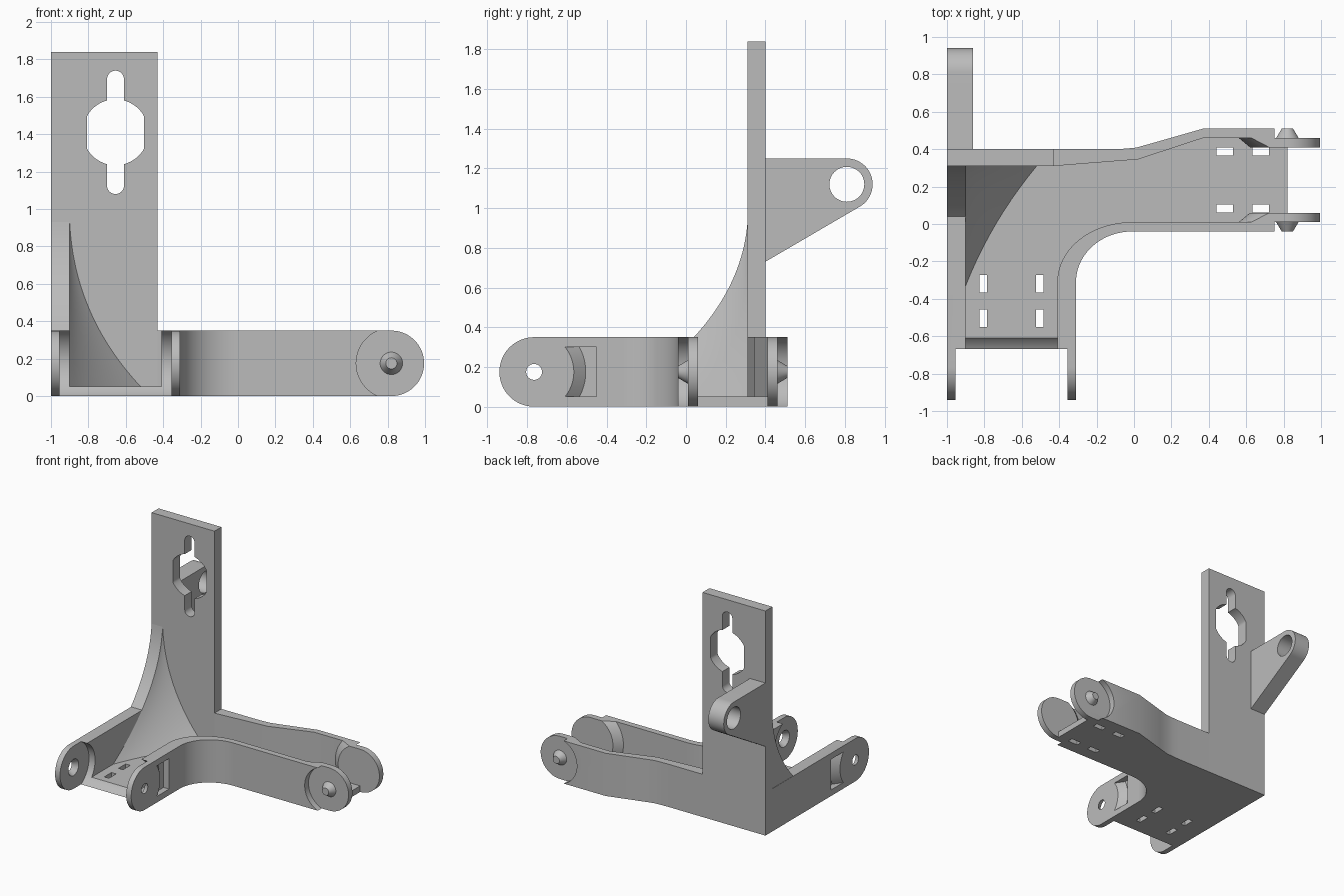
import bpy, bmesh
from math import sin, cos, pi, sqrt, acos, radians
from mathutils import Vector

if "Cube" in bpy.data.objects:
    bpy.data.objects.remove(bpy.data.objects["Cube"], do_unlink=True)

grey = bpy.data.materials.new("plain_grey")
grey.use_nodes = True
grey.diffuse_color = (0.5, 0.5, 0.5, 1)
grey.node_tree.nodes["Principled BSDF"].inputs["Base Color"].default_value = (0.5, 0.5, 0.5, 1)

H = 0.35                  # wall height
MID = H / 2               # pivot height, also tab radius
LEG_X, LEG_Y = -0.655, -0.765   # leg centre line and pivot
ARM_X, ARM_Y = 0.82, 0.235      # arm pivot and centre line


def loft(name, rings):
    """Closed solid through rings of equal point count."""
    bm = bmesh.new()
    vs = [[bm.verts.new(p) for p in ring] for ring in rings]
    n = len(vs[0])
    for a, b in zip(vs, vs[1:]):
        for i in range(n):
            j = (i + 1) % n
            bm.faces.new((a[i], a[j], b[j], b[i]))
    bm.faces.new(vs[0])
    bm.faces.new(vs[-1])
    bmesh.ops.remove_doubles(bm, verts=bm.verts, dist=1e-5)
    bmesh.ops.recalc_face_normals(bm, faces=bm.faces)
    me = bpy.data.meshes.new(name)
    bm.to_mesh(me)
    bm.free()
    me.materials.append(grey)
    ob = bpy.data.objects.new(name, me)
    bpy.context.collection.objects.link(ob)
    return ob


def place(pts, axis, d):
    """Lift 2D points onto the plane at d along an axis."""
    if axis == "x":
        return [(d, a, b) for a, b in pts]
    if axis == "y":
        return [(a, d, b) for a, b in pts]
    return [(a, b, d) for a, b in pts]


def prism(name, pts, axis, lo, hi, pts2=None):
    return loft(name, [place(pts, axis, lo), place(pts2 or pts, axis, hi)])


def arc(cx, cy, rx, a0, a1, n=24, ry=None):
    ry = rx if ry is None else ry
    return [(cx + rx * cos(radians(a0 + (a1 - a0) * i / n)),
             cy + ry * sin(radians(a0 + (a1 - a0) * i / n))) for i in range(n + 1)]


def circle(cx, cy, r, n=48):
    return arc(cx, cy, r, 0, 360, n)[:-1]


def box(x0, x1, y0, y1, z0, z1):
    return prism("cutter", [(x0, y0), (x1, y0), (x1, y1), (x0, y1)], "z", z0, z1)


def cut(ob, *cutters):
    bpy.context.view_layer.objects.active = ob
    for c in cutters:
        c.hide_render = True
        m = ob.modifiers.new("cut", "BOOLEAN")
        m.operation, m.solver, m.object = "DIFFERENCE", "EXACT", c
        bpy.ops.object.modifier_apply(modifier=m.name)
        bpy.data.objects.remove(c, do_unlink=True)
    return ob


def clipped_arc(c, r, half, sign, n=20):
    """Part of a circle within +-half of pivot height, bottom to top."""
    zs = [-half + 2 * half * i / n for i in range(n + 1)]
    return [(c + sign * sqrt(r * r - z * z), MID + z) for z in zs]


def leg_clearance():
    return prism("cutter", circle(LEG_Y, MID, 0.2, 96), "x", LEG_X - 0.3, LEG_X + 0.3)


# Plan lines shared by the floor and the walls
inner_bend = arc(-0.01, -0.31, 0.4, 180, 90, ry=0.32)
outer_bend = arc(-0.01, -0.31, 0.3, 180, 90, ry=0.27)
back_inner = [(0.82, 0.46), (0.37, 0.46), (0.02, 0.345), (-0.05, 0.34), (-0.43, 0.31)]
back_outer = [(-0.43, 0.4), (-0.12, 0.4), (-0.06, 0.402), (0.01, 0.408), (0.09, 0.43),
              (0.37, 0.51), (0.82, 0.51)]

# Floor with slots
floor = prism("floor", [(-0.9, -0.75), (-0.41, -0.75)] + inner_bend + [(0.82, 0.01)]
              + back_inner + [(-0.9, 0.31)], "z", 0, 0.05)
cut(floor, leg_clearance())
for s in (-1, 1):
    for y in (-0.32, -0.503):
        x = LEG_X + s * 0.151
        cut(floor, box(x - 0.021, x + 0.021, y - 0.047, y + 0.047, -0.1, 0.1))
    for x in (0.485, 0.678):
        y = ARM_Y + s * 0.152
        cut(floor, box(x - 0.045, x + 0.045, y - 0.022, y + 0.022, -0.1, 0.1))

# Leg walls: rounded tab, clearance, sloped pocket and tapered pivot hole
for s, name, end in ((-1, "right_leg_wall", 0.31), (1, "left_leg_wall", -0.31)):
    side = arc(LEG_Y, MID, MID, 90, 270, 32) + [(end, 0), (end, H)]
    wall = prism(name, side, "x", LEG_X + s * 0.245, LEG_X + s * 0.345)
    rim = [(-0.45, 0.3), (-0.45, 0.05)]
    pocket = prism("cutter", clipped_arc(LEG_Y, 0.194, 0.125, 1) + rim, "x",
                   LEG_X + s * 0.35, LEG_X + s * 0.295,
                   clipped_arc(LEG_Y, 0.26, 0.125, 1) + rim)
    hole = prism("cutter", circle(LEG_Y, MID, 0.07), "x", LEG_X + s * 0.295,
                 LEG_X + s * 0.35, circle(LEG_Y, MID, 0.037))
    cut(wall, leg_clearance(), pocket, hole)

# Arm walls
front_wall = prism("front_arm_wall", outer_bend + [(0.82, -0.04), (0.82, 0.01)]
                   + inner_bend[::-1], "z", 0, H)
back_wall = prism("back_arm_wall", back_outer + back_inner, "z", 0, H)
for wall in (front_wall, back_wall):
    cut(wall, prism("cutter", circle(ARM_X, MID, 0.188, 96), "y", -0.2, 0.7))

# Arm end tabs with tapered pegs
for s, name in ((-1, "front"), (1, "back")):
    tip = arc(ARM_X, MID, MID, 90, -90, 32)
    prism(name + "_arm_tab", clipped_arc(ARM_X, 0.26, MID, -1) + tip, "y",
          ARM_Y + s * 0.225, ARM_Y + s * 0.175, clipped_arc(ARM_X, 0.2, MID, -1) + tip)
    prism(name + "_peg", circle(ARM_X, MID, 0.06), "y", ARM_Y + s * 0.225,
          ARM_Y + s * 0.275, circle(ARM_X, MID, 0.03))

# Upright plate with keyhole
plate = prism("upright_plate", [(-1, 0), (-0.43, 0), (-0.43, 1.84), (-1, 1.84)], "y", 0.31, 0.4)
kx, kz, kr, slot = -0.655, 1.41, 0.176, 0.045
a = acos(slot / kr) * 180 / pi
flat = lambda pts: [(min(max(x, kx - 0.152), kx + 0.152), z) for x, z in pts]
keyhole = (flat(arc(kx, kz, kr, -a, a, 36)) + arc(kx, 1.695, slot, 0, 180, 16)
           + flat(arc(kx, kz, kr, 180 - a, 180 + a, 36)) + arc(kx, 1.125, slot, 180, 360, 16))
cut(plate, prism("cutter", keyhole, "y", 0.2, 0.5))

# Rear hanging lug
lug = prism("rear_lug", [(0.4, 1.25)] + arc(0.81, 1.12, 0.13, 90, -60, 32) + [(0.4, 0.73)],
            "x", -1, -0.86)
cut(lug, prism("cutter", circle(0.81, 1.12, 0.088), "x", -1.1, -0.8))

# Curved gusset in the corner, and its flush continuation over the wall
p0, p1, p2 = Vector((0.31, 0.93)), Vector((0.27, 0.43)), Vector((-0.33, 0.05))
curve = [p0 * (1 - t) ** 2 + p1 * 2 * t * (1 - t) + p2 * t * t
         for t in (i / 32 for i in range(33))]
rings = []
for y, z in curve:
    f = (0.31 - y) / 0.64
    ring = [(-0.9, 0.31, z)]
    for i in range(11):
        u = i / 10
        bow = 0.12 * u * (1 - u) * f
        ring.append((-0.9 + 0.38 * f * u - 0.86 * bow, y + (0.31 - y) * u + 0.5 * bow, z))
    # keep the edge columns on the wall and the plate
    rings.append([(max(x, -0.9), min(yy, 0.31), zz) for x, yy, zz in ring])
loft("corner_gusset", rings)
upper = [(y, z) for y, z in curve if z > 0.33]
prism("wall_gusset", upper + [(0.31, upper[-1][1])], "x", -1, -0.9)

# Smooth curved faces, keep edges crisp
bpy.ops.object.select_all(action="DESELECT")
for ob in bpy.context.scene.objects:
    if ob.type == "MESH" and ob.data.materials and ob.data.materials[0] == grey:
        ob.select_set(True)
        bpy.context.view_layer.objects.active = ob
bpy.ops.object.shade_smooth_by_angle(angle=radians(25))
